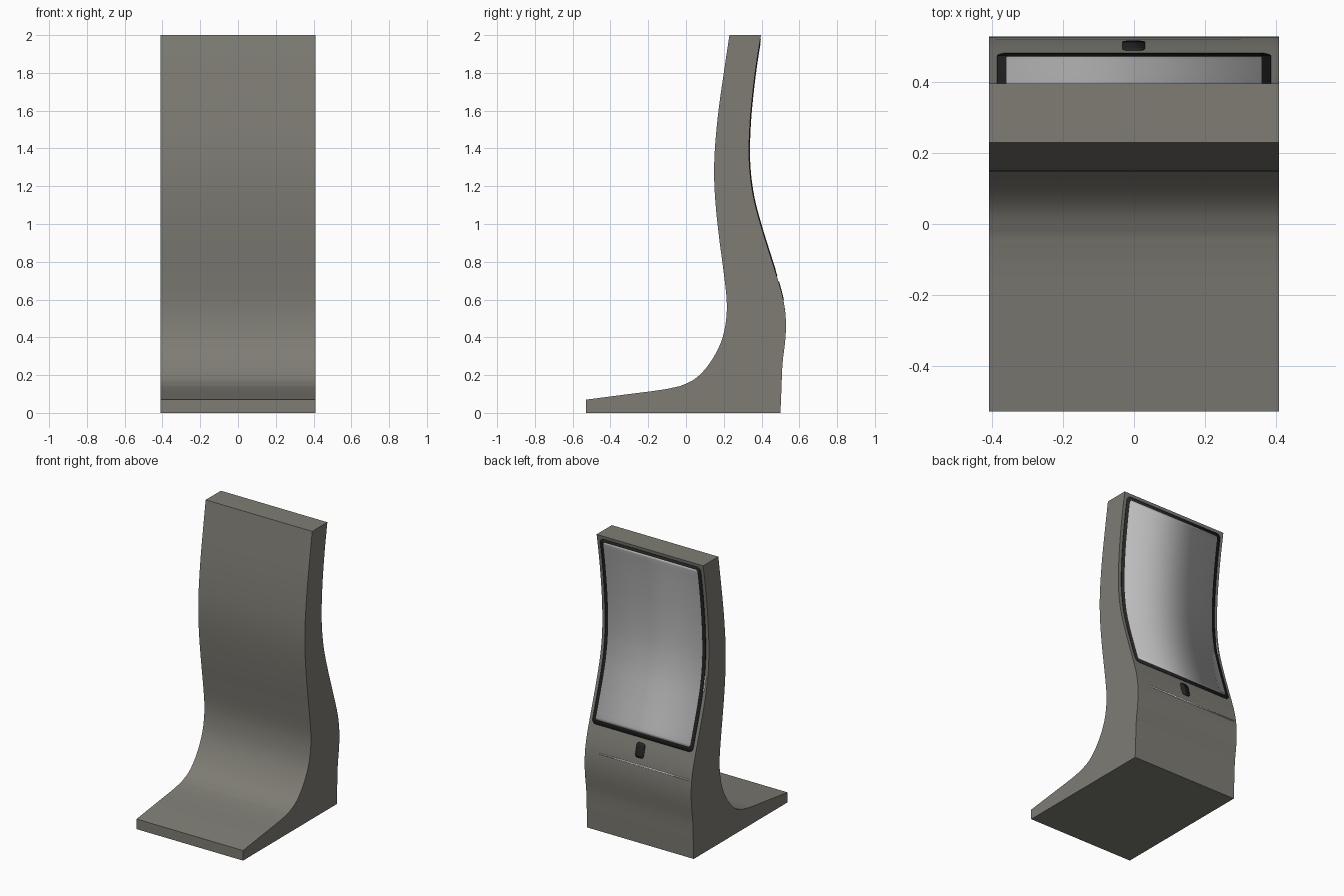
import bpy, bmesh, math
from mathutils import Vector

if "Cube" in bpy.data.objects:
    bpy.data.objects.remove(bpy.data.objects["Cube"])

HALF_WIDTH = 0.41


def material(name, rgb):
    m = bpy.data.materials.new(name)
    m.use_nodes = True
    m.diffuse_color = (*rgb, 1)
    bsdf = m.node_tree.nodes["Principled BSDF"]
    bsdf.inputs["Base Color"].default_value = (*rgb, 1)
    bsdf.inputs["Roughness"].default_value = 0.6
    return m


body_grey = material("warm grey", (0.21, 0.203, 0.175))
frame_black = material("near black", (0.018, 0.018, 0.018))
screen_grey = material("light screen grey", (0.5, 0.5, 0.5))
trim_white = material("pale trim", (0.8, 0.8, 0.8))


def smooth_curve(pts, steps=6):
    """Catmull-Rom curve through (y, z) points."""
    p = [Vector(q) for q in pts]
    p = [2 * p[0] - p[1]] + p + [2 * p[-1] - p[-2]]
    out = []
    for a, b, c, d in zip(p, p[1:], p[2:], p[3:]):
        for i in range(steps):
            t = i / steps
            out.append(0.5 * (2 * b + (c - a) * t + (2 * a - 5 * b + 4 * c - d) * t ** 2
                              + (3 * b - a - 3 * c + d) * t ** 3))
    return out + [p[-2]]


def finish(bm, name, mat):
    mesh = bpy.data.meshes.new(name)
    bm.to_mesh(mesh)
    bm.free()
    ob = bpy.data.objects.new(name, mesh)
    bpy.context.collection.objects.link(ob)
    mesh.materials.append(mat)
    bpy.ops.object.select_all(action="DESELECT")
    ob.select_set(True)
    bpy.context.view_layer.objects.active = ob
    bpy.ops.object.shade_smooth_by_angle(angle=math.radians(30))
    return ob


# Side profile: screen side going up, seat side going down to the foot
back = smooth_curve([(0.5, 0), (0.505, 0.12), (0.511, 0.26), (0.525, 0.38), (0.529, 0.47),
                     (0.522, 0.56), (0.5, 0.66), (0.45, 0.82), (0.4, 0.98), (0.36, 1.13),
                     (0.339, 1.27), (0.334, 1.4), (0.34, 1.55), (0.354, 1.7),
                     (0.373, 1.85), (0.397, 2)])
front = smooth_curve([(0.23, 2), (0.2, 1.8), (0.172, 1.6), (0.153, 1.4), (0.149, 1.25),
                      (0.157, 1.1), (0.175, 0.93), (0.2, 0.74), (0.215, 0.6), (0.213, 0.5),
                      (0.194, 0.4), (0.155, 0.31), (0.1, 0.23), (0.04, 0.175), (-0.03, 0.142)])
foot = smooth_curve([(-0.03, 0.142), (-0.13, 0.122), (-0.33, 0.096), (-0.53, 0.07)])

# Body: profile extruded across the width
bm = bmesh.new()
outline = back + front[:-1] + foot + [Vector((-0.53, 0))]
face = bm.faces.new([bm.verts.new((-HALF_WIDTH, y, z)) for y, z in outline])
ext = bmesh.ops.extrude_face_region(bm, geom=[face])
moved = [g for g in ext["geom"] if isinstance(g, bmesh.types.BMVert)]
bmesh.ops.translate(bm, verts=moved, vec=(2 * HALF_WIDTH, 0, 0))
bmesh.ops.recalc_face_normals(bm, faces=bm.faces)
finish(bm, "body", body_grey)


def surface(z, lift):
    """Point (y, z) on the screen side, lifted along its normal."""
    for a, b in zip(back, back[1:]):
        if a.y <= z <= b.y:
            p = a.lerp(b, (z - a.y) / (b.y - a.y))
            t = (b - a).normalized()
            return p.x + lift * t.y, p.y - lift * t.x


def plate(name, mat, x0, x1, z0, z1, radius, lift):
    """Thin rounded rectangle that follows the curved screen side."""
    corner = [radius * (1 - math.cos(i * math.pi / 12)) for i in range(7)]
    n = max(2, int((z1 - z0) / 0.03))
    low, high = z0 + radius, z1 - radius
    levels = ([z0 + c for c in corner] + [low + (high - low) * i / n for i in range(1, n)]
              + [z1 - c for c in reversed(corner)])
    bm = bmesh.new()
    rows = []
    for z in levels:
        d = max(low - z, z - high, 0)
        inset = radius - math.sqrt(max(radius ** 2 - d ** 2, 0))
        y, zz = surface(z, lift)
        rows.append([bm.verts.new((x, y, zz)) for x in (x1 - inset, x0 + inset)])
    for (a, b), (d, c) in zip(rows, rows[1:]):
        bm.faces.new((a, b, c, d))
    ob = finish(bm, name, mat)
    mod = ob.modifiers.new("thickness", "SOLIDIFY")
    mod.thickness = 0.004
    mod.offset = -1


# Display with its dark frame, and the button below it
plate("screen_frame", frame_black, -0.387, 0.387, 0.725, 1.978, 0.03, 0.003)
plate("screen", screen_grey, -0.362, 0.362, 0.752, 1.957, 0.015, 0.005)
plate("button", frame_black, -0.033, 0.031, 0.6, 0.695, 0.018, 0.003)

# Pale trim lines
plate("lower_trim", trim_white, -0.39, 0.3, 0.548, 0.556, 0.002, 0.002)
plate("side_trim", trim_white, -0.398, -0.388, 1.11, 1.21, 0.003, 0.003)
